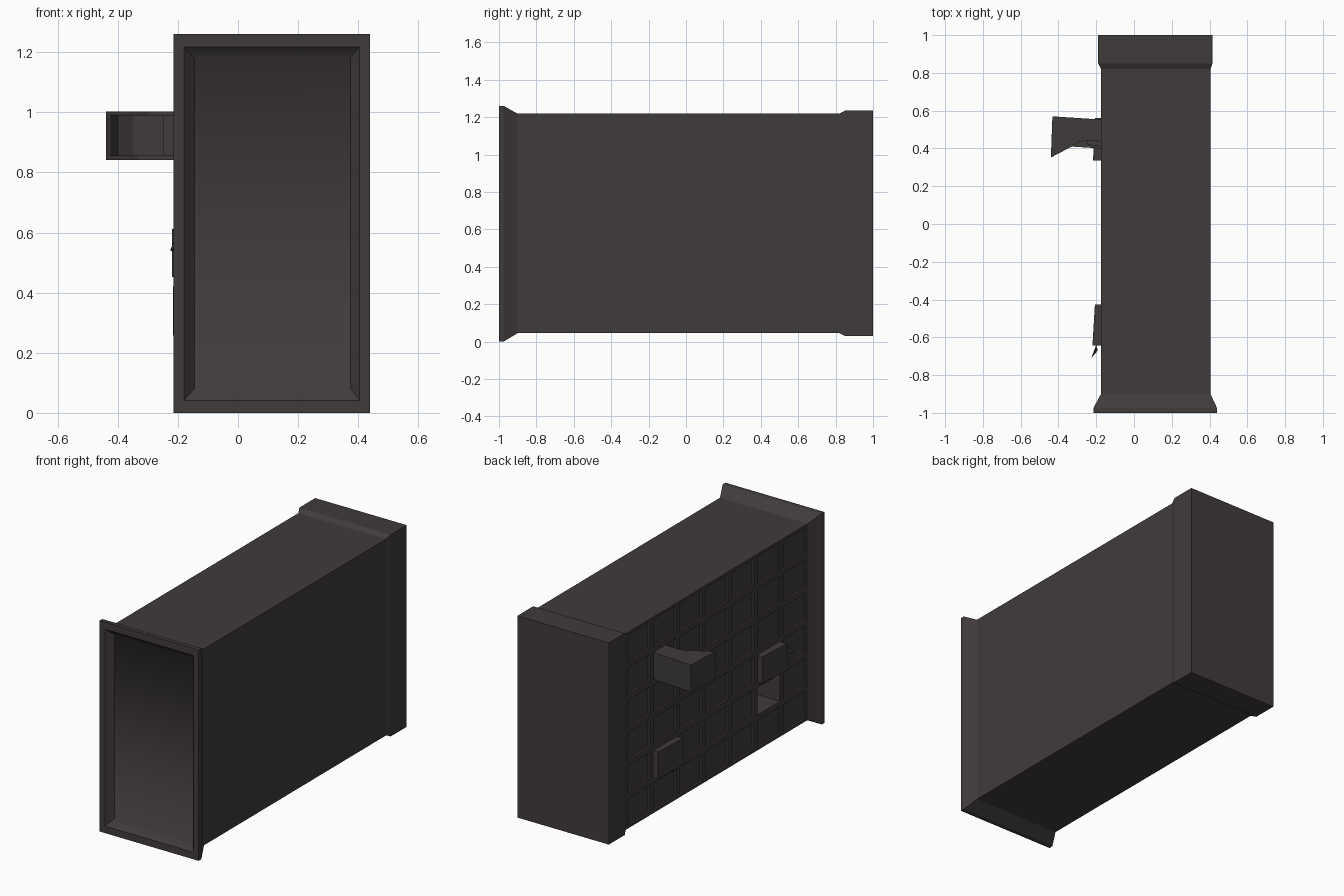
import bpy, bmesh, math

if "Cube" in bpy.data.objects:
    bpy.data.objects.remove(bpy.data.objects["Cube"])

mat = bpy.data.materials.new("dark warm grey")
mat.diffuse_color = (0.052, 0.044, 0.043, 1)
mat.use_nodes = True
mat.node_tree.nodes["Principled BSDF"].inputs["Base Color"].default_value = mat.diffuse_color


def finish(name, bm, fix=True):
    if fix:
        bmesh.ops.recalc_face_normals(bm, faces=bm.faces[:])
    me = bpy.data.meshes.new(name)
    bm.to_mesh(me)
    bm.free()
    me.materials.append(mat)
    ob = bpy.data.objects.new(name, me)
    bpy.context.collection.objects.link(ob)
    return ob


def prism(name, outline, z0, z1, smooth_from=None):
    """Vertical prism over an (x, y) outline."""
    bm = bmesh.new()
    lo = [bm.verts.new((x, y, z0)) for x, y in outline]
    hi = [bm.verts.new((x, y, z1)) for x, y in outline]
    bm.faces.new(lo)
    bm.faces.new(hi)
    n = len(outline)
    for i in range(n):
        j = (i + 1) % n
        bm.faces.new((lo[i], lo[j], hi[j], hi[i]))
    return finish(name, bm)


# Cabinet shell: rectangular rings (y, x0, x1, z0, z1) from pit floor out and back
rings = [(-0.96, -0.145, 0.375, 0.08, 1.18),
         (-1.0, -0.18, 0.405, 0.042, 1.218),
         (-1.0, -0.215, 0.44, 0.0, 1.26),
         (-0.975, -0.215, 0.44, 0.0, 1.26),
         (-0.9, -0.175, 0.405, 0.045, 1.218),
         (0.82, -0.175, 0.405, 0.045, 1.218),
         (0.85, -0.19, 0.415, 0.03, 1.235),
         (1.0, -0.19, 0.415, 0.03, 1.235)]
bm = bmesh.new()
loops = [[bm.verts.new(p) for p in ((a, y, c), (b, y, c), (b, y, d), (a, y, d))]
         for y, a, b, c, d in rings]
pit = [bm.faces.new(loops[0])]
bm.faces.new(loops[-1][::-1])
for k in range(len(loops) - 1):
    p, q = loops[k], loops[k + 1]
    for i in range(4):
        j = (i + 1) % 4
        if k == 4 and i == 3:
            continue                      # left side is the compartment wall
        f = bm.faces.new((p[i], q[i], q[j], p[j]))
        if k == 0 and i in (0, 2):
            pit.append(f)

# Recessed front panel is shaded as a soft hollow from top to bottom
for f in pit:
    f.smooth = True
soft = {e for f in pit[1:] for e in f.edges if e in pit[0].edges[:]}
for e in bm.edges:
    e.smooth = e in soft

# Compartment wall on the left: 6 rows x 7 columns of recessed fronts
X, COLS, ROWS, G = -0.175, 7, 6, 0.016
dy, dz = 1.72 / COLS, 1.173 / ROWS


def quad(*pts):
    bm.faces.new([bm.verts.new(p) for p in pts])


for c in range(COLS):
    for r in range(ROWS):
        y0, z0 = -0.9 + c * dy, 0.045 + r * dz
        depth = 0.2 if (c, r) == (1, 1) else 0.012     # one open compartment
        rects = [(X, 0), (X, G), (X + depth, G)]
        pts = [[(x, y0 + g, z0 + g), (x, y0 + dy - g, z0 + g),
                (x, y0 + dy - g, z0 + dz - g), (x, y0 + g, z0 + dz - g)]
               for x, g in rects]
        for a, b in zip(pts, pts[1:]):
            for i in range(4):
                j = (i + 1) % 4
                quad(a[i], b[i], b[j], a[j])
        quad(*pts[-1][::-1])
bmesh.ops.remove_doubles(bm, verts=bm.verts[:], dist=1e-5)
finish("cabinet_body", bm)

# Slightly ajar drawers
prism("upper_front_drawer", [(-0.1, -0.43), (-0.207, -0.425), (-0.22, -0.642), (-0.1, -0.642)], 0.452, 0.612)
prism("lower_back_drawer", [(-0.1, 0.56), (-0.207, 0.56), (-0.217, 0.335), (-0.1, 0.34)], 0.258, 0.42)

# Torn flap hanging from the front drawer
bm = bmesh.new()
p = [bm.verts.new(v) for v in ((-0.2, -0.64, 0.535), (-0.2, -0.64, 0.605),
                               (-0.226, -0.71, 0.54), (-0.192, -0.67, 0.57))]
for t in ((0, 1, 2), (0, 2, 3), (1, 3, 2), (0, 3, 1)):
    bm.faces.new([p[i] for i in t])
finish("torn_flap", bm)

# Wide-open drawer with a scooped side, capped by thin top and bottom rims
ob_out = [(-0.1, 0.548), (-0.432, 0.57), (-0.44, 0.352), (-0.33, 0.41)]
rim = ob_out + [(-0.3, 0.432), (-0.26, 0.442), (-0.22, 0.44), (-0.1, 0.43)]
prism("open_drawer_top_rim", rim, 0.99, 1.003)
prism("open_drawer_bottom_rim", ob_out + [(-0.1, 0.395)], 0.842, 0.856)
prism("open_drawer_core", [(-0.1, 0.548), (-0.432, 0.57), (-0.44, 0.352), (-0.425, 0.362), (-0.4, 0.42),
                           (-0.35, 0.45), (-0.25, 0.455), (-0.1, 0.45)], 0.856, 0.99)
prism("open_drawer_bracket", [(-0.1, 0.46), (-0.25, 0.455), (-0.25, 0.42), (-0.1, 0.4)], 0.856, 0.99)
